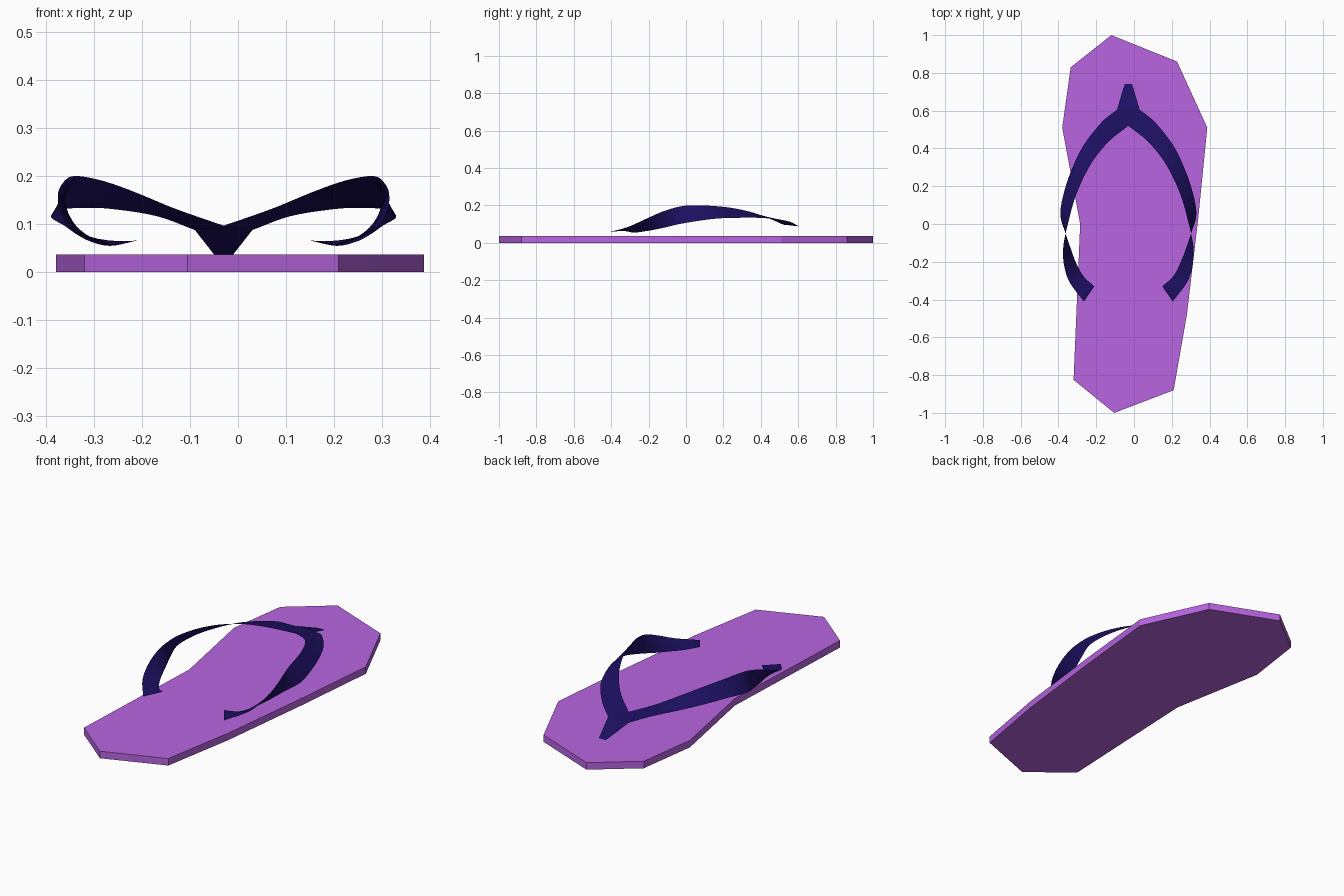
import bpy
from mathutils import Vector

if "Cube" in bpy.data.objects:
    bpy.data.objects.remove(bpy.data.objects["Cube"])

MID = -0.03  # symmetry line of the straps


def make_object(name, verts, faces, color, smooth=False, x=0.0):
    mesh = bpy.data.meshes.new(name)
    mesh.from_pydata([(v[0] - x, v[1], v[2]) for v in verts], [], faces)
    mesh.update()
    obj = bpy.data.objects.new(name, mesh)
    bpy.context.collection.objects.link(obj)
    obj.location.x = x
    mat = bpy.data.materials.new(name + "_material")
    mat.diffuse_color = color
    mat.use_nodes = True
    mat.node_tree.nodes["Principled BSDF"].inputs["Base Color"].default_value = mat.diffuse_color
    mesh.materials.append(mat)
    if smooth:
        mesh.polygons.foreach_set("use_smooth", [True] * len(mesh.polygons))
    return obj


def catmull(points, steps):
    """Smooth curve through the control points."""
    pts = [Vector(p) for p in points]
    pts = [2 * pts[0] - pts[1]] + pts + [2 * pts[-1] - pts[-2]]
    out = []
    for a, b, c, d in zip(pts, pts[1:], pts[2:], pts[3:]):
        for i in range(steps):
            t = i / steps
            out.append(0.5 * (2 * b + (c - a) * t + (2 * a - 5 * b + 4 * c - d) * t * t
                              + (3 * b - a - 3 * c + d) * t ** 3))
    return out + [pts[-2]]


def mirror(obj):
    mod = obj.modifiers.new("mirror", 'MIRROR')
    mod.use_mirror_merge = True
    mod.merge_threshold = 0.0005


# Sole: flat extruded outline, counter-clockwise from the toe
outline = [(-0.12, 1.0), (-0.335, 0.83), (-0.38, 0.51), (-0.285, 0.0), (-0.32, -0.825),
           (-0.105, -1.0), (0.21, -0.88), (0.28, -0.48), (0.34, 0.03), (0.388, 0.51), (0.228, 0.86)]
n = len(outline)
verts = [(x, y, z) for z in (0.0, 0.037) for x, y in outline]
faces = [tuple(reversed(range(n))), tuple(range(n, 2 * n))]
faces += [(i, (i + 1) % n, (i + 1) % n + n, i + n) for i in range(n)]
make_object("sole", verts, faces, (0.48, 0.13, 0.75, 1))

# Strap: twisting ribbon between an upper and a lower edge, mirrored
upper = [(-0.03, 0.52, 0.097), (0.07, 0.44, 0.132), (0.15, 0.345, 0.165), (0.21, 0.24, 0.187),
         (0.255, 0.13, 0.198), (0.285, 0.02, 0.2), (0.302, -0.05, 0.19), (0.315, -0.13, 0.165),
         (0.31, -0.22, 0.125), (0.28, -0.31, 0.085), (0.205, -0.41, 0.057)]
lower = [(0.03, 0.605, 0.088), (0.11, 0.54, 0.117), (0.205, 0.42, 0.132), (0.265, 0.3, 0.134),
         (0.31, 0.17, 0.13), (0.33, 0.05, 0.115), (0.302, -0.05, 0.097), (0.275, -0.13, 0.078),
         (0.245, -0.21, 0.063), (0.205, -0.28, 0.055), (0.15, -0.33, 0.066)]
a, b = catmull(upper, 5), catmull(lower, 5)
m = len(a)
quads = [(i, i + 1, m + i + 1, m + i) for i in range(m - 1)]
navy = (0.012, 0.005, 0.12, 1)
mirror(make_object("strap", a + b, quads, navy, True, MID))

# Toe post: tapered tongue from the strap junction down to the sole
toe = [(MID, 0.52, 0.097), (0.03, 0.605, 0.088), (-0.01, 0.74, 0.037), (MID, 0.74, 0.037),
       (MID, 0.605, 0.088)]
mirror(make_object("toe_post", toe, [(0, 1, 4), (4, 1, 2, 3)], navy, False, MID))
